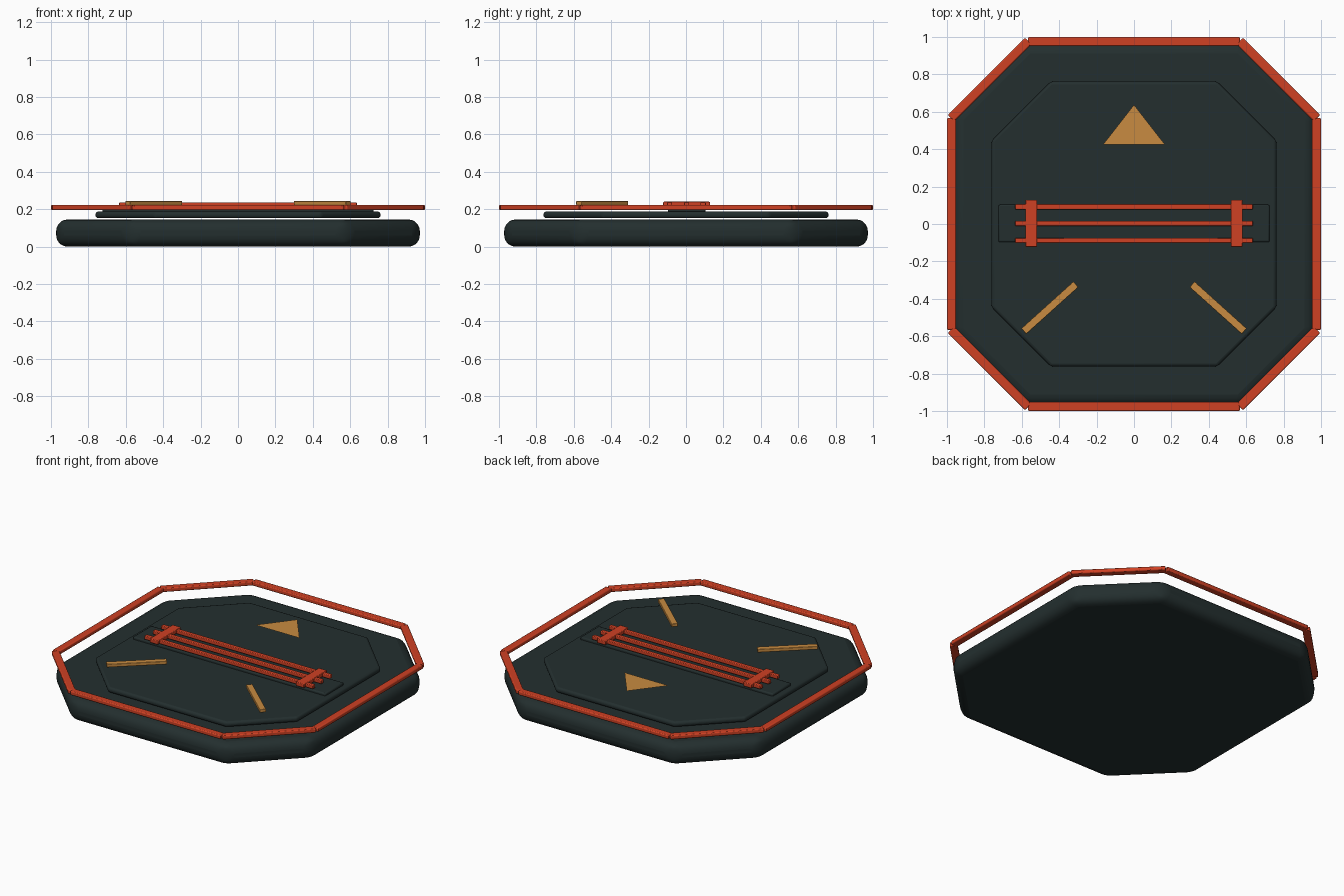
import bpy, bmesh, math
from mathutils import Matrix

if "Cube" in bpy.data.objects:
    bpy.data.objects.remove(bpy.data.objects["Cube"])


def material(name, rgb):
    m = bpy.data.materials.new(name)
    m.diffuse_color = (*rgb, 1)
    m.use_nodes = True
    m.node_tree.nodes["Principled BSDF"].inputs["Base Color"].default_value = m.diffuse_color
    return m


DARK = material("dark slate", (0.017, 0.028, 0.028))
RED = material("orange red", (0.62, 0.052, 0.017))
GOLD = material("amber", (0.58, 0.26, 0.052))


def finish(name, bm, mat, bevel=0.0, segments=2):
    bmesh.ops.recalc_face_normals(bm, faces=bm.faces)
    mesh = bpy.data.meshes.new(name)
    bm.to_mesh(mesh)
    bm.free()
    mesh.materials.append(mat)
    ob = bpy.data.objects.new(name, mesh)
    bpy.context.collection.objects.link(ob)
    if bevel:
        mod = ob.modifiers.new("rounded edges", 'BEVEL')
        mod.width, mod.segments = bevel, segments
        mod.limit_method = 'NONE'
        bpy.context.view_layer.objects.active = ob
        ob.select_set(True)
        bpy.ops.object.shade_smooth_by_angle(angle=math.radians(35))
        ob.select_set(False)
    return ob


def octagon_slab(name, half, flat, z0, z1, bevel, segments):
    """Square slab with chamfered corners; flat is half the straight side."""
    bm = bmesh.new()
    pts = [(half, -flat), (half, flat), (flat, half), (-flat, half),
           (-half, flat), (-half, -flat), (-flat, -half), (flat, -half)]
    face = bm.faces.new([bm.verts.new((x, y, z0)) for x, y in pts])
    new = bmesh.ops.extrude_face_region(bm, geom=[face])["geom"]
    for v in new:
        if isinstance(v, bmesh.types.BMVert):
            v.co.z = z1
    return finish(name, bm, DARK, bevel, segments)


def bar(name, x, y, z0, z1, length, width, mat, angle=0.0, bevel=0.004):
    bm = bmesh.new()
    bmesh.ops.create_cube(bm, size=1)
    bm.transform(Matrix.Translation((x, y, (z0 + z1) / 2))
                 @ Matrix.Rotation(angle, 4, 'Z')
                 @ Matrix.Diagonal((length, width, z1 - z0, 1)))
    return finish(name, bm, mat, bevel)


# Stacked body
octagon_slab("base_body", 0.972, 0.58, 0.0, 0.145, 0.06, 5)
octagon_slab("top_plate", 0.762, 0.445, 0.152, 0.188, 0.015, 3)

# Rim rail of eight segments around the edge
for i in range(8):
    a = i * math.pi / 4
    diagonal = i % 2
    r = 1.092 if diagonal else 0.976
    bar("rim_rail_diagonal" if diagonal else "rim_rail_straight",
        r * math.cos(a), r * math.sin(a), 0.195, 0.222,
        0.585 if diagonal else 1.132, 0.048, RED, a + math.pi / 2, 0.006)

# Central grille on its mounting panel
bar("grille_panel", 0, 0.003, 0.18, 0.205, 1.45, 0.2, DARK, bevel=0.008)
for y in (-0.088, 0.003, 0.092):
    bar("grille_bar", 0, y, 0.212, 0.237, 1.27, 0.028, RED)
for x in (-0.55, 0.55):
    bar("grille_clamp", x, 0.003, 0.213, 0.24, 0.062, 0.25, RED)

# Slanted markers
for s in (-1, 1):
    bar("slanted_marker", s * 0.45, -0.448, 0.222, 0.244, 0.375, 0.04, GOLD,
        -s * math.radians(42), 0.003)

# Flat direction arrow, split along its centre line
bm = bmesh.new()
tip, left, mid, right = [bm.verts.new((x, y, 0.235)) for x, y in
                         ((0, 0.637), (-0.166, 0.424), (0, 0.424), (0.166, 0.424))]
bm.faces.new((tip, left, mid))
bm.faces.new((tip, mid, right))
arrow = finish("direction_arrow", bm, GOLD)
if arrow.data.polygons[0].normal.z < 0:
    arrow.data.flip_normals()
